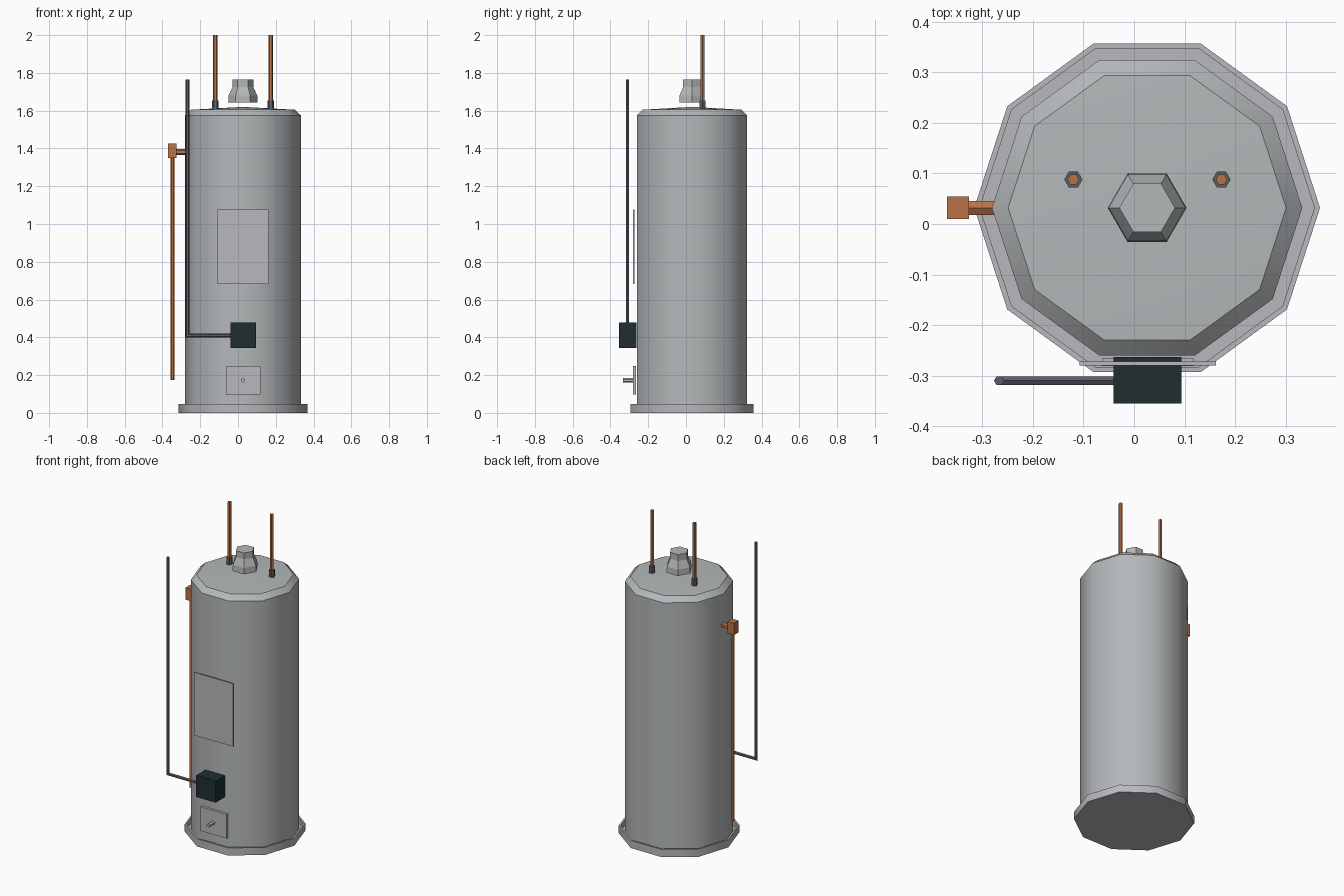
import bpy, bmesh, math
from mathutils import Vector

if "Cube" in bpy.data.objects:
    bpy.data.objects.remove(bpy.data.objects["Cube"], do_unlink=True)


def material(name, rgb):
    m = bpy.data.materials.new(name)
    m.use_nodes = True
    m.diffuse_color = (*rgb, 1)
    m.node_tree.nodes["Principled BSDF"].inputs["Base Color"].default_value = (*rgb, 1)
    return m


ENAMEL = material("grey enamel", (0.46, 0.48, 0.49))
ZINC = material("pale zinc", (0.48, 0.48, 0.51))
COPPER = material("copper", (0.48, 0.17, 0.06))
IRON = material("dark iron", (0.10, 0.11, 0.13))
BLACK = material("green black", (0.014, 0.028, 0.028))

CX, CY = 0.026, 0.032      # tank axis


def finish(name, bm, mat, smooth=None):
    bmesh.ops.recalc_face_normals(bm, faces=bm.faces)
    mesh = bpy.data.meshes.new(name)
    bm.to_mesh(mesh)
    bm.free()
    mesh.materials.append(mat)
    ob = bpy.data.objects.new(name, mesh)
    bpy.context.collection.objects.link(ob)
    if smooth:
        bpy.ops.object.select_all(action="DESELECT")
        ob.select_set(True)
        bpy.context.view_layer.objects.active = ob
        bpy.ops.object.shade_smooth_by_angle(angle=math.radians(smooth))
    return ob


def lathe(name, profile, sides, mat, smooth=None):
    """Polygonal solid of revolution about the tank axis; radius 0 closes to a point."""
    bm = bmesh.new()
    rings = []
    for r, z in profile:
        n = sides if r else 1
        rings.append([bm.verts.new((CX + r * math.cos(math.tau * i / sides),
                                    CY + r * math.sin(math.tau * i / sides), z))
                      for i in range(n)])
    for a, b in zip(rings, rings[1:]):
        for i in range(sides):
            j = (i + 1) % sides
            if len(b) == 1:
                bm.faces.new((a[i], a[j], b[0]))
            else:
                bm.faces.new((a[i], a[j], b[j], b[i]))
    for ring in (rings[0], rings[-1]):
        if len(ring) > 1:
            bm.faces.new(ring)
    return finish(name, bm, mat, smooth)


def box(name, lo, hi, mat):
    lo, hi = Vector(lo), Vector(hi)
    bm = bmesh.new()
    bmesh.ops.create_cube(bm, size=1)
    for v in bm.verts:
        v.co = (lo + hi) / 2 + v.co * (hi - lo)
    return finish(name, bm, mat)


def pipe(name, path, r, mat, sides=6):
    """Straight or mitred pipe lying in a plane of constant y, or along y."""
    pts = [Vector(p) for p in path]
    dirs = [(b - a).normalized() for a, b in zip(pts, pts[1:])]
    side = Vector((1, 0, 0)) if abs(dirs[0].y) > 0.9 else Vector((0, 1, 0))
    bm = bmesh.new()
    rings = []
    for k, p in enumerate(pts):
        d0, d1 = dirs[max(k - 1, 0)], dirs[min(k, len(dirs) - 1)]
        tangent = (d0 + d1).normalized()
        across = tangent.cross(side) / tangent.dot(d0)
        rings.append([bm.verts.new(p + r * (math.cos(t) * across + math.sin(t) * side))
                      for t in (math.tau * i / sides for i in range(sides))])
    for a, b in zip(rings, rings[1:]):
        for i in range(sides):
            j = (i + 1) % sides
            bm.faces.new((a[i], a[j], b[j], b[i]))
    bm.faces.new(rings[0])
    bm.faces.new(rings[-1])
    return finish(name, bm, mat)


# Tank standing in a shallow drain pan
lathe("drain_pan", [(0.342, 0), (0.342, 0.047), (0.331, 0.047), (0.331, 0.012)],
      10, ZINC, 40)
lathe("tank", [(0.307, 0.012), (0.307, 1.575), (0.275, 1.605), (0, 1.62)],
      10, ENAMEL, 38)

# Draught hood floating over the flue
lathe("draft_hood", [(0.078, 1.642), (0.076, 1.68), (0.055, 1.725), (0.055, 1.765)],
      6, ENAMEL)

# Water pipes with threaded fittings
for side, x in (("right", -0.12), ("left", 0.173)):
    pipe(side + "_water_fitting", [(x, 0.088, 1.6), (x, 0.088, 1.653)], 0.018, IRON)
    pipe(side + "_water_pipe", [(x, 0.088, 1.6), (x, 0.088, 2)], 0.0115, COPPER)

# Relief valve and its overflow tube
pipe("relief_stub", [(-0.335, CY, 1.382), (-0.27, CY, 1.382)], 0.016, COPPER)
box("relief_valve", (-0.37, 0.01, 1.35), (-0.326, 0.054, 1.425), COPPER)
pipe("overflow_tube", [(-0.348, CY, 0.175), (-0.348, CY, 1.36)], 0.0105, COPPER)

# Gas control and supply line
box("gas_control", (-0.041, -0.355, 0.343), (0.094, -0.263, 0.478), BLACK)
pipe("gas_line", [(-0.03, -0.31, 0.41), (-0.267, -0.31, 0.41), (-0.267, -0.31, 1.765)],
     0.01, IRON)

# Front label plate, burner door and its knob
box("label_plate", (-0.108, -0.28, 0.683), (0.162, -0.272, 1.076), ZINC)
box("burner_door", (-0.063, -0.281, 0.097), (0.118, -0.265, 0.248), ZINC)
pipe("door_knob", [(CX, -0.333, 0.172), (CX, -0.275, 0.172)], 0.012, ZINC)
